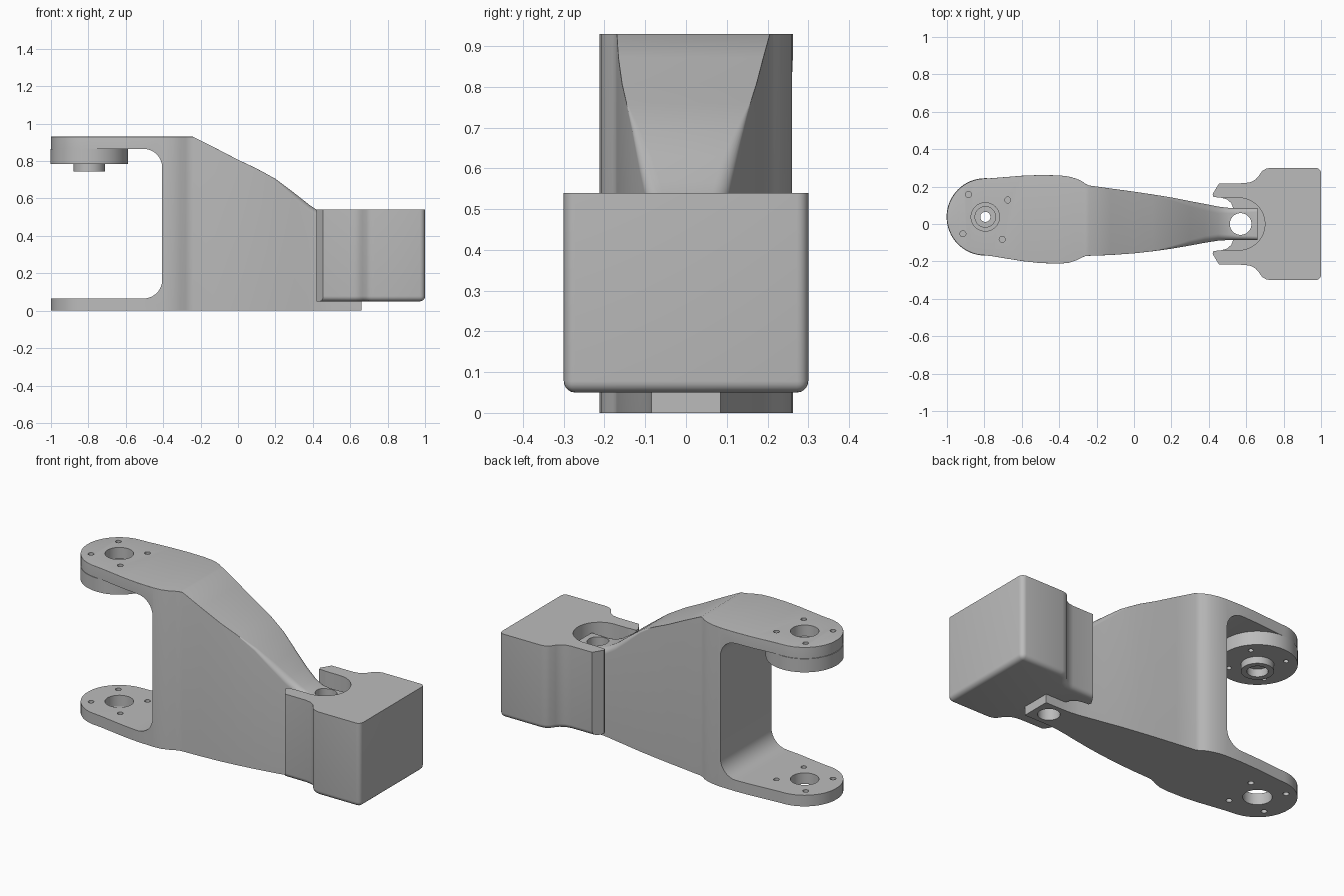
import bpy, bmesh, math
from mathutils import Vector

if "Cube" in bpy.data.objects:
    bpy.data.objects.remove(bpy.data.objects["Cube"], do_unlink=True)

grey = bpy.data.materials.new("plain grey")
grey.use_nodes = True
grey.diffuse_color = (0.5, 0.5, 0.5, 1)
grey.node_tree.nodes["Principled BSDF"].inputs["Base Color"].default_value = (0.5, 0.5, 0.5, 1)

PIVOT = Vector((-0.795, 0.038))
END_R = 0.205


def make(name, bm):
    bmesh.ops.recalc_face_normals(bm, faces=bm.faces)
    mesh = bpy.data.meshes.new(name)
    bm.to_mesh(mesh)
    bm.free()
    mesh.materials.append(grey)
    ob = bpy.data.objects.new(name, mesh)
    bpy.context.collection.objects.link(ob)
    return ob


def loft(rings):
    """Closed solid through rings with equal point counts."""
    bm = bmesh.new()
    loops = [[bm.verts.new(p) for p in ring] for ring in rings]
    n = len(loops[0])
    for a, b in zip(loops, loops[1:]):
        for i in range(n):
            j = (i + 1) % n
            bm.faces.new((a[i], a[j], b[j], b[i]))
    bm.faces.new(loops[0])
    bm.faces.new(loops[-1])
    bmesh.ops.recalc_face_normals(bm, faces=bm.faces)
    return bm


def prism(points, lo, hi, along_y=False):
    place = (lambda u, v, w: (u, w, v)) if along_y else (lambda u, v, w: (u, v, w))
    return loft([[place(u, v, w) for u, v in points] for w in (lo, hi)])


def arc(cx, cy, r, start, end, steps=8):
    angles = [math.radians(start + (end - start) * i / steps) for i in range(steps + 1)]
    return [(cx + r * math.cos(a), cy + r * math.sin(a)) for a in angles]


def cylinder(cx, cy, r, lo, hi, steps=48):
    return prism(arc(cx, cy, r, 0, 360, steps)[:-1], lo, hi)


def cut(ob, bm):
    cutter = make("cutter", bm)
    cutter.hide_render = True
    mod = ob.modifiers.new("cut", "BOOLEAN")
    mod.operation, mod.solver, mod.object = "DIFFERENCE", "EXACT", cutter
    select(ob)
    bpy.ops.object.modifier_apply(modifier=mod.name)
    bpy.data.objects.remove(cutter, do_unlink=True)


def select(ob):
    bpy.ops.object.select_all(action="DESELECT")
    ob.select_set(True)
    bpy.context.view_layer.objects.active = ob


def smooth(ob):
    select(ob)
    bpy.ops.object.shade_smooth_by_angle(angle=math.radians(28))


def bolt_spots():
    for k in range(4):
        a = math.radians(37 + 90 * k)
        yield PIVOT.x + 0.15 * math.cos(a), PIVOT.y + 0.15 * math.sin(a)


# Fork arm: rounded end, bulge, then a tapering sloped neck
def section(x, low, high, top, r):
    pts = [(low, 0), (high, 0)]
    pts += arc(high - r, top - r, r, 0, 90, 6) + arc(low + r, top - r, r, 90, 180, 6)
    return [(x, y, z) for y, z in pts]


TOP = 0.93
rows = []
for i in range(1, 17):
    a = math.radians(5.5 * i)
    half = END_R * math.sin(a)
    rows.append((PIVOT.x - END_R * math.cos(a), PIVOT.y - half, PIVOT.y + half, TOP, 0.001))
rows += [(x, lo, hi, TOP, 0.001) for x, lo, hi in (
    (-0.76, -0.172, 0.245), (-0.6, -0.198, 0.258), (-0.5, -0.209, 0.262),
    (-0.4, -0.212, 0.26), (-0.35, -0.208, 0.254), (-0.31, -0.195, 0.243),
    (-0.28, -0.18, 0.23), (-0.26, -0.172, 0.215), (-0.24, -0.17, 0.206))]
rows += [
    (-0.125, -0.166, 0.19, 0.872, 0.001), (0, -0.157, 0.173, 0.807, 0.001),
    (0.1, -0.146, 0.158, 0.76, 0.002), (0.2, -0.132, 0.142, 0.705, 0.015),
    (0.3, -0.115, 0.122, 0.63, 0.03), (0.38, -0.1, 0.107, 0.567, 0.036),
    (0.45, -0.089, 0.093, 0.52, 0.036), (0.5, -0.086, 0.087, 0.497, 0.03),
    (0.55, -0.085, 0.085, 0.49, 0.025), (0.66, -0.085, 0.085, 0.49, 0.02)]
arm = make("fork_arm", loft([section(*row) for row in rows]))

# Fork gap with rounded inner corners, then pivot and bolt holes
gap = [(-1.2, 0.065)] + arc(-0.505, 0.165, 0.1, -90, 0) + arc(-0.505, 0.765, 0.1, 0, 90) + [(-1.2, 0.865)]
cut(arm, prism(gap, -0.5, 0.5, along_y=True))
cut(arm, cylinder(PIVOT.x, PIVOT.y, 0.076, -0.1, 1.1))
for bx, by in bolt_spots():
    cut(arm, cylinder(bx, by, 0.016, -0.1, 1.1, 16))
cut(arm, cylinder(0.57, 0, 0.058, -0.1, 1.1))
smooth(arm)

# Hub under the upper fork plate, with a boss and a stepped bore
hub = make("pivot_hub", cylinder(*PIVOT, 0.207, 0.785, 0.864, 64))
boss = make("hub_boss", cylinder(*PIVOT, 0.085, 0.745, 0.786))
for part in (hub, boss):
    cut(part, cylinder(*PIVOT, 0.055, 0.7, 1))
for bx, by in bolt_spots():
    cut(hub, cylinder(bx, by, 0.014, 0.7, 0.83, 16))
washer = make("bore_ring", cylinder(*PIVOT, 0.056, 0.79, 0.82))
cut(washer, cylinder(*PIVOT, 0.027, 0.7, 1))
for part in (hub, boss, washer):
    smooth(part)

# End block: wide body narrowing to two jaws around the neck
half = [(1, 0.3), (0.73, 0.3), (0.705, 0.295), (0.685, 0.283), (0.665, 0.255), (0.65, 0.238),
        (0.625, 0.224), (0.59, 0.218), (0.455, 0.217), (0.42, 0.16), (0.425, 0.144),
        (0.46, 0.142), (0.495, 0.133), (0.52, 0.112), (0.532, 0.08)]
outline = half + [(x, -y) for x, y in reversed(half)]
LOW, HIGH = 0.05, 0.54
bm = prism(outline, LOW, HIGH)


def rounded(edge):
    a, b = (v.co for v in edge.verts)
    if (a - b).length < 1e-6:
        return False
    bottom = max(a.z, b.z) < LOW + 0.01
    outer = min(a.x, b.x) > 0.99 or min(abs(a.y), abs(b.y)) > 0.21
    corner = min(a.x, b.x) > 0.99 and abs(a.z - b.z) > 0.1
    return corner or (bottom and outer)


bmesh.ops.bevel(bm, geom=[e for e in bm.edges if rounded(e)], offset=0.028, segments=5,
                profile=0.5, affect="EDGES", clamp_overlap=False)
block = make("end_block", bm)

# Round-ended pocket above the floor, and the pin hole
pocket = arc(0.56, 0, 0.14, -90, 90, 24) + [(0.47, 0.14), (0.47, -0.14)]
cut(block, prism(pocket, 0.42, 0.7))
cut(block, cylinder(0.57, 0, 0.058, -0.1, 1))
smooth(block)
